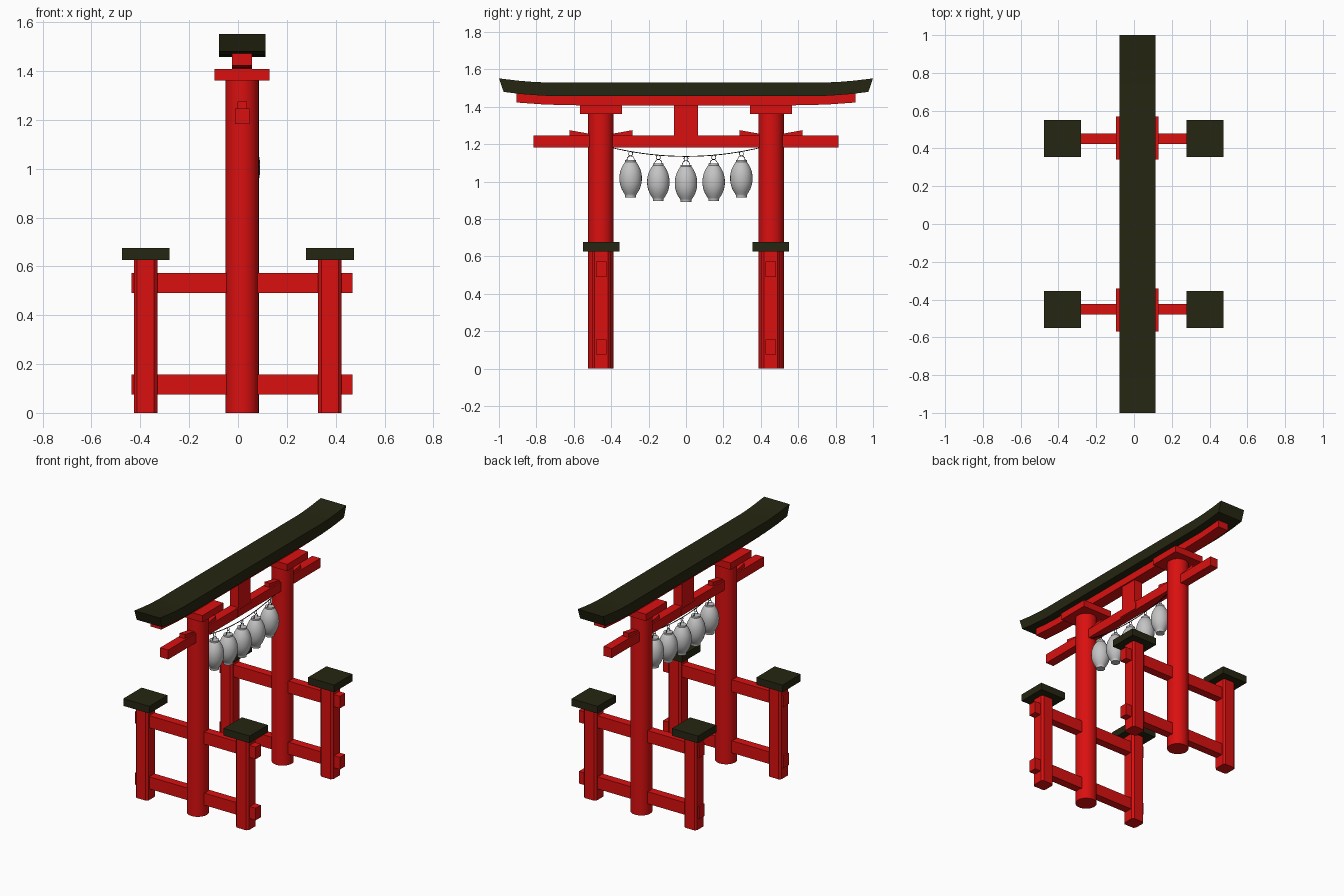
import bpy, bmesh, math
from mathutils import Vector

if "Cube" in bpy.data.objects:
    bpy.data.objects.remove(bpy.data.objects["Cube"])

CX = 0.017      # x of the gate's centre plane
PY = 0.455      # y of the pillars


def material(name, rgb):
    m = bpy.data.materials.new(name)
    m.diffuse_color = (*rgb, 1)
    m.use_nodes = True
    m.node_tree.nodes["Principled BSDF"].inputs["Base Color"].default_value = m.diffuse_color
    return m


RED = material("red lacquer", (0.70, 0.005, 0.005))
DARK = material("dark roof", (0.019, 0.019, 0.006))
PAPER = material("lantern paper", (0.55, 0.55, 0.55))
BLACK = material("black cord", (0.01, 0.01, 0.01))


def add_mesh(name, bm, mat):
    bmesh.ops.recalc_face_normals(bm, faces=bm.faces)
    me = bpy.data.meshes.new(name)
    bm.to_mesh(me)
    bm.free()
    me.materials.append(mat)
    ob = bpy.data.objects.new(name, me)
    bpy.context.collection.objects.link(ob)
    return ob


def smooth(ob, deg=40):
    bpy.ops.object.select_all(action='DESELECT')
    ob.select_set(True)
    bpy.context.view_layer.objects.active = ob
    bpy.ops.object.shade_smooth_by_angle(angle=math.radians(deg))


def box(name, x, y, z, mat, chamfer=0):
    """Box from (min, max) ranges, optionally with chamfered upright edges."""
    bm = bmesh.new()
    bmesh.ops.create_cube(bm, size=1)
    for v in bm.verts:
        v.co = [r[0] + (c + 0.5) * (r[1] - r[0]) for c, r in zip(v.co, (x, y, z))]
    if chamfer:
        up = [e for e in bm.edges
              if abs(e.verts[0].co.z - e.verts[1].co.z) > 0.01]
        bmesh.ops.bevel(bm, geom=up, offset=chamfer, segments=1, affect='EDGES')
    return add_mesh(name, bm, mat)


def mid(c, half):
    return (c - half, c + half)


def profile_beam(name, sections, x, mat):
    """Beam along y; each section is (y_bottom, z_bottom, y_top, z_top)."""
    bm = bmesh.new()
    rings = []
    for yb, zb, yt, zt in sections:
        rings.append([bm.verts.new(p) for p in
                      ((x[0], yb, zb), (x[1], yb, zb), (x[1], yt, zt), (x[0], yt, zt))])
    for a, b in zip(rings, rings[1:]):
        for i in range(4):
            j = (i + 1) % 4
            bm.faces.new((a[i], a[j], b[j], b[i]))
    bm.faces.new(rings[0])
    bm.faces.new(rings[-1])
    return add_mesh(name, bm, mat)


def mirrored(half):
    return [(-a, b, -c, d) for a, b, c, d in reversed(half)] + half


def lathe(name, profile, centre, mat, n=24):
    bm = bmesh.new()
    rings = [[bm.verts.new((centre[0] + r * math.cos(2 * math.pi * i / n),
                            centre[1] + r * math.sin(2 * math.pi * i / n),
                            centre[2] + z)) for i in range(n)] for r, z in profile]
    for a, b in zip(rings, rings[1:]):
        for i in range(n):
            j = (i + 1) % n
            bm.faces.new((a[i], a[j], b[j], b[i]))
    bm.faces.new(rings[0])
    bm.faces.new(rings[-1])
    ob = add_mesh(name, bm, mat)
    smooth(ob)
    return ob


def wire(name, points, radius, cyclic=False):
    cu = bpy.data.curves.new(name, 'CURVE')
    cu.dimensions = '3D'
    cu.bevel_depth = radius
    cu.bevel_resolution = 1
    cu.use_fill_caps = True
    sp = cu.splines.new('POLY')
    sp.points.add(len(points) - 1)
    for p, co in zip(sp.points, points):
        p.co = (*co, 1)
    sp.use_cyclic_u = cyclic
    cu.materials.append(BLACK)
    ob = bpy.data.objects.new(name, cu)
    bpy.context.collection.objects.link(ob)


# Pillars with crown plates, side frames and wedges
for side, s in (("left", -1), ("right", 1)):
    y = s * PY
    lathe(f"pillar_{side}", [(0.068, 0), (0.068, 1.365)], (CX, y, 0), RED, 32)
    box(f"crown_plate_{side}", mid(CX, 0.113), mid(y, 0.113), (1.362, 1.408), RED)
    for level, z in (("lower", (0.075, 0.157)), ("upper", (0.49, 0.572))):
        box(f"{level}_brace_{side}", (-0.436, 0.469), mid(s * 0.452, 0.028), z, RED)
    for end, px in (("front", -0.378), ("back", 0.376)):
        box(f"{end}_post_{side}", mid(px, 0.048), mid(s * 0.453, 0.048), (0, 0.63),
            RED, 0.013)
        box(f"{end}_post_cap_{side}", mid(px, 0.098), mid(s * 0.453, 0.098),
            (0.627, 0.676), DARK)
    for d in (-1, 1):
        profile_beam(f"wedge_{side}", [(y + d * 0.05, 1.24, y + d * 0.05, 1.254),
                                       (y + d * 0.168, 1.24, y + d * 0.168, 1.275)],
                     mid(CX, 0.02), RED)

# Tie beam and centre strut
box("tie_beam", mid(CX, 0.030), (-0.816, 0.816), (1.183, 1.247), RED)
box("centre_strut", mid(CX, 0.032), (-0.063, 0.063), (1.23, 1.42), RED)
box("strut_base", mid(CX, 0.034), (-0.074, 0.074), (1.19, 1.234), RED)

# Upper beam and curved roof beam
profile_beam("upper_beam", mirrored([(0.57, 1.408, 0.57, 1.462), (0.75, 1.412, 0.75, 1.465),
                                     (0.906, 1.423, 0.906, 1.472)]),
             mid(CX, 0.041), RED)
profile_beam("roof_beam", mirrored([(0.73, 1.458, 0.74, 1.53), (0.80, 1.462, 0.815, 1.533),
                                    (0.88, 1.468, 0.90, 1.54), (0.975, 1.480, 1.0, 1.552)]),
             (-0.078, 0.113), DARK)

# Lantern cord
LX = 0.03


def cord_z(y):
    return 1.135 + 0.045 * (y / 0.39) ** 2


wire("lantern_cord", [(LX, y, cord_z(y)) for y in [0.4 * i / 10 for i in range(-10, 11)]], 0.0025)

# Paper lanterns with rims and hanging wire
body = [(0.029, 0.0), (0.029, 0.012)]
for i in range(13):
    t = -1 + 2 * i / 12
    body.append((0.032 + 0.028 * (1 - abs(t) ** 2.2), 0.102 + 0.085 * t))
body += [(0.029, 0.19), (0.029, 0.2)]
for k in range(-2, 3):
    y = k * 0.148
    z0 = cord_z(y) - 0.245
    lathe("lantern", body, (LX, y, z0), PAPER)
    arch = [(LX, y + 0.02 * math.cos(a), z0 + 0.198 + 0.024 * math.sin(a))
            for a in [math.pi * i / 10 for i in range(11)]]
    wire("lantern_handle", arch, 0.002)
    ring = [(LX, y + 0.011 * math.cos(a), z0 + 0.233 + 0.012 * math.sin(a))
            for a in [2 * math.pi * i / 12 for i in range(12)]]
    wire("lantern_ring", ring, 0.002, True)
